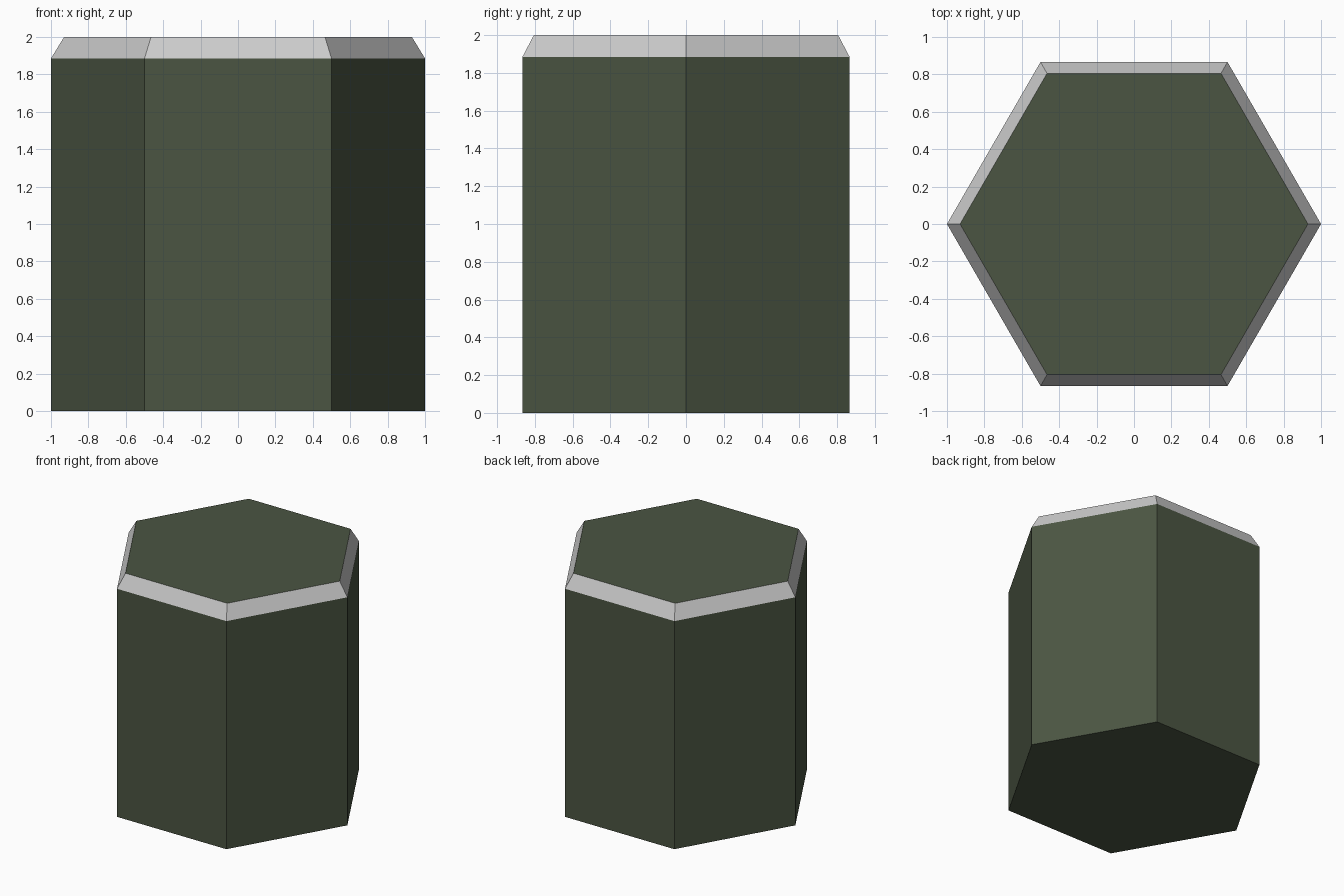
import bpy
import bmesh
from math import cos, sin, pi

if "Cube" in bpy.data.objects:
    bpy.data.objects.remove(bpy.data.objects["Cube"])

SIDES = 6
RINGS = {"base": (1.0, 0.0), "shoulder": (1.0, 1.885), "top": (0.93, 2.0)}


def ring(bm, name):
    r, z = RINGS[name]
    return [bm.verts.new((r * cos(2 * pi * i / SIDES), r * sin(2 * pi * i / SIDES), z))
            for i in range(SIDES)]


def band(bm, low, high):
    for i in range(SIDES):
        j = (i + 1) % SIDES
        bm.faces.new((low[i], low[j], high[j], high[i]))


def finish(bm, name, material=None):
    mesh = bpy.data.meshes.new(name)
    bm.to_mesh(mesh)
    bm.free()
    obj = bpy.data.objects.new(name, mesh)
    bpy.context.collection.objects.link(obj)
    if material:
        mesh.materials.append(material)
    return obj


green = bpy.data.materials.new("dark_green")
green.diffuse_color = (0.07, 0.09, 0.055, 1.0)
green.use_nodes = True
green.node_tree.nodes["Principled BSDF"].inputs["Base Color"].default_value = green.diffuse_color

# Column: six walls, bottom and top face
bm = bmesh.new()
base, shoulder, top = (ring(bm, n) for n in ("base", "shoulder", "top"))
band(bm, base, shoulder)
bm.faces.new(base[::-1])
bm.faces.new(top)
finish(bm, "hex_column", green)

# Grey sloped rim around the top edge
bm = bmesh.new()
band(bm, ring(bm, "shoulder"), ring(bm, "top"))
finish(bm, "bevelled_rim")
